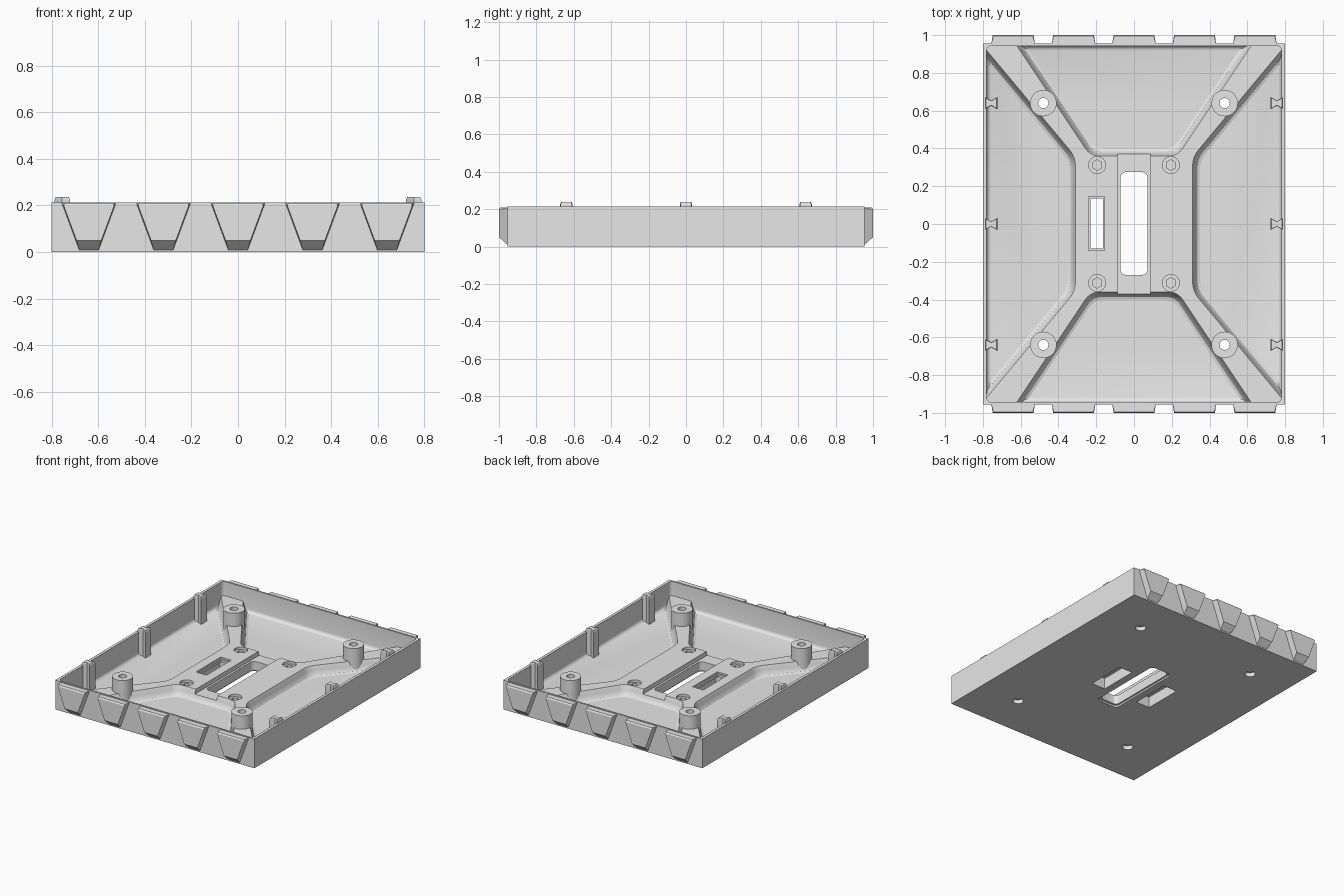
import bpy, bmesh
from mathutils import Vector

cube = bpy.data.objects.get("Cube")
if cube:
    bpy.data.objects.remove(cube)

GREY = (0.8, 0.8, 0.8, 1)
plastic = bpy.data.materials.new("light_grey_plastic")
plastic.use_nodes = True
plastic.diffuse_color = GREY
plastic.node_tree.nodes["Principled BSDF"].inputs["Base Color"].default_value = GREY

HEIGHT, FLOOR, HUB = 0.213, 0.04, 0.11


def finish(name, bm):
    bmesh.ops.recalc_face_normals(bm, faces=bm.faces)
    mesh = bpy.data.meshes.new(name)
    bm.to_mesh(mesh)
    bm.free()
    mesh.materials.append(plastic)
    obj = bpy.data.objects.new(name, mesh)
    bpy.context.scene.collection.objects.link(obj)
    return obj


def box(name, x0, x1, y0, y1, z0, z1, radius=0, upright_only=True):
    bm = bmesh.new()
    bmesh.ops.create_cube(bm, size=1)
    for v in bm.verts:
        v.co = ((x0, x1)[v.co.x > 0], (y0, y1)[v.co.y > 0], (z0, z1)[v.co.z > 0])
    if radius:
        edges = [e for e in bm.edges if not upright_only
                 or abs(e.verts[0].co.z - e.verts[1].co.z) > 1e-4]
        bmesh.ops.bevel(bm, geom=edges, offset=radius, segments=4,
                        profile=0.5, affect='EDGES')
    return finish(name, bm)


def rings(name, loops):
    """Skin a stack of matching closed loops and cap both ends."""
    bm = bmesh.new()
    rows = [[bm.verts.new(p) for p in loop] for loop in loops]
    n = len(rows[0])
    for low, high in zip(rows, rows[1:]):
        for i in range(n):
            j = (i + 1) % n
            bm.faces.new((low[i], low[j], high[j], high[i]))
    bm.faces.new(rows[0][::-1])
    bm.faces.new(rows[-1])
    return finish(name, bm)


def cylinder(name, x, y, z0, z1, radius, sides=32):
    bm = bmesh.new()
    bmesh.ops.create_cone(bm, cap_ends=True, segments=sides, radius1=radius,
                          radius2=radius, depth=z1 - z0)
    bmesh.ops.translate(bm, verts=bm.verts, vec=(x, y, (z0 + z1) / 2))
    return finish(name, bm)


def cut(obj, cutters):
    for cutter in cutters:
        mod = obj.modifiers.new("cut", 'BOOLEAN')
        mod.operation, mod.solver, mod.object = 'DIFFERENCE', 'EXACT', cutter
    bpy.context.view_layer.update()
    deps = bpy.context.evaluated_depsgraph_get()
    mesh = bpy.data.meshes.new_from_object(obj.evaluated_get(deps))
    obj.modifiers.clear()
    obj.data = mesh


def smooth(obj):
    bpy.ops.object.select_all(action='DESELECT')
    obj.select_set(True)
    bpy.context.view_layer.objects.active = obj
    bpy.ops.object.shade_smooth_by_angle()


def rounded(prev, corner, nxt, size=0.05, steps=5):
    """Replace a corner with a short curve."""
    c = Vector(corner)
    a = c + (Vector(prev) - c).normalized() * size
    b = c + (Vector(nxt) - c).normalized() * size
    return [a.lerp(c, t).lerp(c.lerp(b, t), t)
            for t in (i / steps for i in range(steps + 1))]


def cross_outline(quarter):
    """Round the two hub corners of one arm, then mirror it to all four."""
    side, w1, w2, w3, end = quarter
    arm = rounded((side[0], 0), side, w1)
    arm += [Vector(w) for w in (w1, w2, w3)]
    arm += rounded(w3, end, (0, end[1]))
    out = []
    for sx, sy in ((1, 1), (-1, 1), (-1, -1), (1, -1)):
        pts = [Vector((p.x * sx, p.y * sy)) for p in arm]
        out += pts if sx * sy > 0 else pts[::-1]
    return out


corners = [(sx, sy) for sx in (-1, 1) for sy in (-1, 1)]

# Open tray with a soft edge where the walls meet the floor
tray = box("tray", -0.8, 0.8, -0.955, 0.955, 0, HEIGHT)
cavity = box("cavity_cutter", -0.78, 0.78, -0.943, 0.943, FLOOR, 0.5, 0.025, False)
cut(tray, [cavity])

# Raised central hub with four diagonal arms and filleted feet
base = cross_outline([(.35, .34), (.787, .865), (.787, .948), (.575, .948), (.21, .40)])
top = cross_outline([(.31, .355), (.787, .928), (.787, .948), (.623, .948), (.231, .36)])
levels = [(1, 0.02), (1, FLOOR), (0.65, 0.045), (0.4, 0.058), (0.25, 0.078),
          (0.08, 0.103), (0, HUB)]
ribs = rings("hub_and_arms", [[(*t.lerp(b, k), z) for t, b in zip(top, base)]
                              for k, z in levels])

# Tall mounting bosses
bosses = [cylinder("mounting_boss", sx * 0.48, sy * 0.64, 0.02, 0.207, 0.07)
          for sx, sy in corners]

# Openings through the floor and hub
cutters = [
    box("slot_cutter", -0.072, 0.072, -0.27, 0.275, -0.1, 0.4, 0.03),
    box("slot_rim_cutter", -0.085, 0.085, -0.285, 0.29, -0.1, 0.012, 0.03),
    box("switch_cutter", -0.23, -0.165, -0.13, 0.135, -0.1, 0.4),
    box("switch_rim_cutter", -0.24, -0.155, -0.14, 0.145, 0.098, 0.4),
]
for x0, x1 in ((-0.25, -0.14), (0.14, 0.25)):
    cutters.append(box("pocket_cutter", x0, x1, -0.14, 0.145, -0.1, 0.08))
for sx, sy in corners:
    x, y = sx * 0.48, sy * 0.64
    cutters.append(cylinder("bore_cutter", x, y, -0.1, 0.4, 0.027))
    cutters.append(cylinder("counterbore_cutter", x, y, -0.1, 0.03, 0.036))
hub_only = [box("channel_cutter", -0.087, 0.087, -0.45, 0.45, 0.078, 0.4)]
for sx, sy in corners:
    x, y = sx * 0.195, sy * 0.312
    hub_only.append(cylinder("screw_recess_cutter", x, y, 0.092, 0.4, 0.045))
    hub_only.append(cylinder("hex_recess_cutter", x, y, 0.06, 0.4, 0.028, 6))

cut(tray, cutters)
cut(ribs, cutters + hub_only)
for boss in bosses:
    cut(boss, [c for c in cutters if c.name.startswith(("bore", "counterbore"))])
for helper in cutters + hub_only + [cavity]:
    bpy.data.objects.remove(helper)
for part in [tray, ribs] + bosses:
    smooth(part)

# Tapered dovetail tabs on the front and back walls
for sy in (-1, 1):
    for i in range(-2, 3):
        bm = bmesh.new()
        for half, y, z in ((0.108, 1, 0.198), (0.105, 0.994, 0.208), (0.053, 1, 0.05),
                           (0.116, 0.95, 0.208), (0.041, 0.95, 0.005)):
            for sx in (-1, 1):
                bm.verts.new((i * 0.32 + sx * half, sy * y, z))
        bmesh.ops.convex_hull(bm, input=bm.verts)
        bmesh.ops.dissolve_limit(bm, angle_limit=0.02, verts=bm.verts, edges=bm.edges)
        finish("back_tab" if sy > 0 else "front_tab", bm)

# Waisted alignment pegs along the side walls
half_shape = [(0.787, 0.030), (0.755, 0.014), (0.722, 0.033)]
shape = half_shape + [(x, -y) for x, y in half_shape[::-1]]
for sx in (-1, 1):
    for y0 in (-0.64, 0, 0.64):
        loops = []
        for z, k in ((0.02, 1), (0.226, 1), (0.237, 0.86)):
            loops.append([(sx * (0.755 + (x - 0.755) * k), y0 + y * k, z)
                          for x, y in shape])
        rings("left_peg" if sx > 0 else "right_peg", loops)
